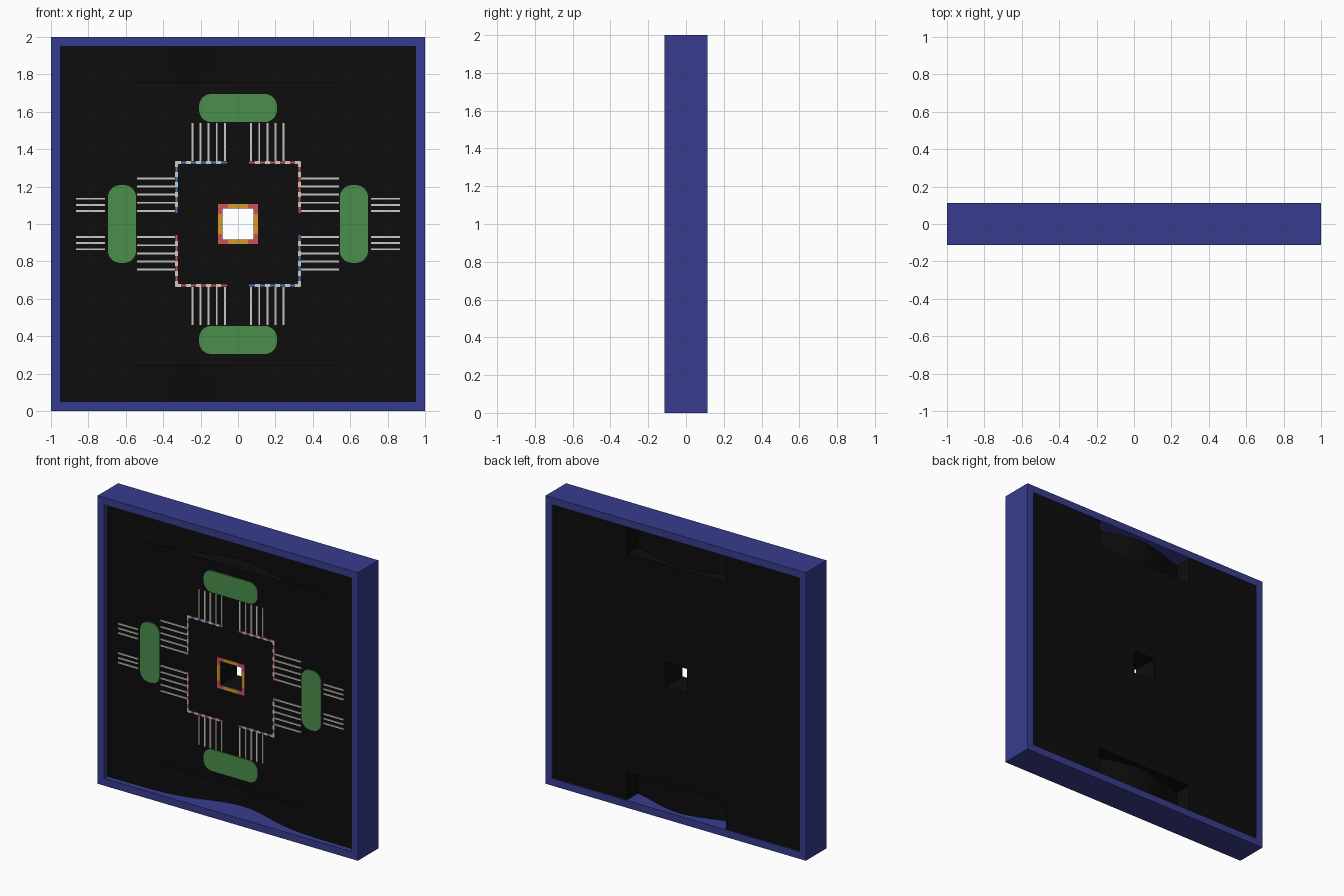
import bpy, bmesh, math

if "Cube" in bpy.data.objects:
    bpy.data.objects.remove(bpy.data.objects["Cube"])

def material(name, rgb):
    m = bpy.data.materials.new(name)
    m.diffuse_color = (*rgb, 1)
    m.use_nodes = True
    m.node_tree.nodes["Principled BSDF"].inputs["Base Color"].default_value = m.diffuse_color
    return m

NAVY = material("navy frame", (0.038, 0.046, 0.27))
BLACK = material("black panel", (0.004, 0.004, 0.004))
GREEN = material("green pads", (0.07, 0.27, 0.07))
LIGHT = material("light grey pins", (0.62, 0.60, 0.54))
AMBER = material("amber trim", (0.66, 0.32, 0.018))
RED = material("red trim", (0.60, 0.085, 0.10))
BLUE = material("blue trim", (0.065, 0.20, 0.50))

FRONT, BACK = -0.075, 0.105   # panel surfaces
HALF = 0.1125                 # half depth of the frame
MID = 1.0                     # height of the centre

def finish(name, bm, mat):
    bmesh.ops.recalc_face_normals(bm, faces=bm.faces)
    me = bpy.data.meshes.new(name)
    bm.to_mesh(me)
    bm.free()
    me.materials.append(mat)
    ob = bpy.data.objects.new(name, me)
    bpy.context.collection.objects.link(ob)
    return ob

def prism(bm, base, shift):
    """Extrude a closed outline of 3D points by a vector."""
    face = bm.faces.new([bm.verts.new(p) for p in base])
    ext = bmesh.ops.extrude_face_region(bm, geom=[face])
    verts = [g for g in ext["geom"] if isinstance(g, bmesh.types.BMVert)]
    bmesh.ops.translate(bm, verts=verts, vec=shift)

def plate(bm, x0, x1, z0, z1, t):
    """Thin rectangle lying on the panel front; z is relative to the centre."""
    prism(bm, [(x, FRONT, MID + z) for x, z in
               ((x0, z0), (x1, z0), (x1, z1), (x0, z1))], (0, -t, 0))

def ring(name, ox, oz, ix, iz, y0, y1, mat):
    """Rectangular slab with a rectangular opening."""
    bm = bmesh.new()
    corners = ((-1, -1), (1, -1), (1, 1), (-1, 1))
    loops = [[bm.verts.new((sx * a, y, MID + sz * b)) for sx, sz in corners]
             for a, b, y in ((ox, oz, y0), (ix, iz, y0), (ix, iz, y1), (ox, oz, y1))]
    for k in range(4):
        p, q = loops[k], loops[(k + 1) % 4]
        for i in range(4):
            j = (i + 1) % 4
            bm.faces.new((p[i], p[j], q[j], q[i]))
    return finish(name, bm, mat)

# Outer frame and the middle of the panel with its square window
ring("frame", 1, 1, 0.95, 0.95, -HALF, HALF, NAVY)
ring("panel", 0.95, 0.76, 0.083, 0.083, FRONT, BACK, BLACK)

# Panel ends: a smooth hollow in front, a notch with a curved sheet behind
def hollow(x):
    return FRONT + 0.125 * math.exp(-(x / 0.33) ** 2)

front_curve = [(-0.95 + 1.9 * i / 64) for i in range(65)]
back_curve = [(0.38 - 0.76 * i / 32) for i in range(33)]
outline = ([(x, hollow(x)) for x in front_curve]
           + [(0.95, BACK), (0.38, BACK)]
           + [(x, hollow(x) + 0.025) for x in back_curve]
           + [(-0.38, BACK), (-0.95, BACK)])
for name, z in (("panel_lower_end", 0.05), ("panel_upper_end", 1.76)):
    bm = bmesh.new()
    prism(bm, [(x, y, z) for x, y in outline], (0, 0, 0.19))
    ob = finish(name, bm, BLACK)
    bpy.context.view_layer.objects.active = ob
    ob.select_set(True)
    bpy.ops.object.shade_smooth_by_angle(angle=math.radians(30))
    ob.select_set(False)

# Window trim: amber sides, red corners
amber, red = bmesh.new(), bmesh.new()
IN, OUT, GAP = 0.083, 0.107, 0.054
for s in (-1, 1):
    a, b = sorted((s * IN, s * OUT))
    plate(amber, -GAP, GAP, a, b, 0.005)
    plate(amber, a, b, -GAP, GAP, 0.005)
    for r in (-1, 1):
        c, d = sorted((r * GAP, r * OUT))
        e, f = sorted((r * GAP, r * IN))
        plate(red, c, d, a, b, 0.005)
        plate(red, a, b, e, f, 0.005)
finish("window_trim_sides", amber, AMBER)
finish("window_trim_corners", red, RED)

# Corner brackets with light dashes, and the pins leading outwards
def both_ways(bm, sx, sz, u0, u1, v0, v1, t):
    """Same plate along x and along z in one quadrant."""
    us, vs = (u0, u1), (v0, v1)
    plate(bm, *sorted(sx * u for u in us), *sorted(sz * v for v in vs), t)
    plate(bm, *sorted(sx * v for v in vs), *sorted(sz * u for u in us), t)

brackets = {1: bmesh.new(), -1: bmesh.new()}
dashes, pins, outer_pins = bmesh.new(), bmesh.new(), bmesh.new()
for sx in (-1, 1):
    for sz in (-1, 1):
        both_ways(brackets[sx * sz], sx, sz, 0.06, 0.335, 0.323, 0.335, 0.004)
        for k in range(5):
            u = 0.09 + 0.054 * k
            both_ways(dashes, sx, sz, u, u + 0.027, 0.322, 0.336, 0.006)
            p = 0.07 + 0.0435 * k
            both_ways(pins, sx, sz, p - 0.005, p + 0.005, 0.336, 0.54, 0.005)
        for k in range(3):
            z = sz * (0.07 + 0.0325 * k)
            plate(outer_pins, *sorted((sx * 0.711, sx * 0.866)),
                  z - 0.005, z + 0.005, 0.005)
finish("red_brackets", brackets[1], RED)
finish("blue_brackets", brackets[-1], BLUE)
finish("bracket_dashes", dashes, LIGHT)
finish("inner_pins", pins, LIGHT)
finish("outer_pins", outer_pins, LIGHT)

# Rounded green pads on the four sides
def pad(name, cx, cz, hx, hz, r=0.065):
    pts = []
    for q, (sx, sz) in enumerate(((1, 1), (-1, 1), (-1, -1), (1, -1))):
        for i in range(9):
            a = math.pi / 2 * (q + i / 8)
            pts.append((cx + sx * (hx - r) + r * math.cos(a), FRONT,
                        MID + cz + sz * (hz - r) + r * math.sin(a)))
    bm = bmesh.new()
    prism(bm, pts, (0, -0.006, 0))
    finish(name, bm, GREEN)

for s, v, h in ((1, "upper", "right"), (-1, "lower", "left")):
    pad(v + "_pad", 0, s * 0.62, 0.208, 0.075)
    pad(h + "_pad", s * 0.62, 0, 0.075, 0.208)
